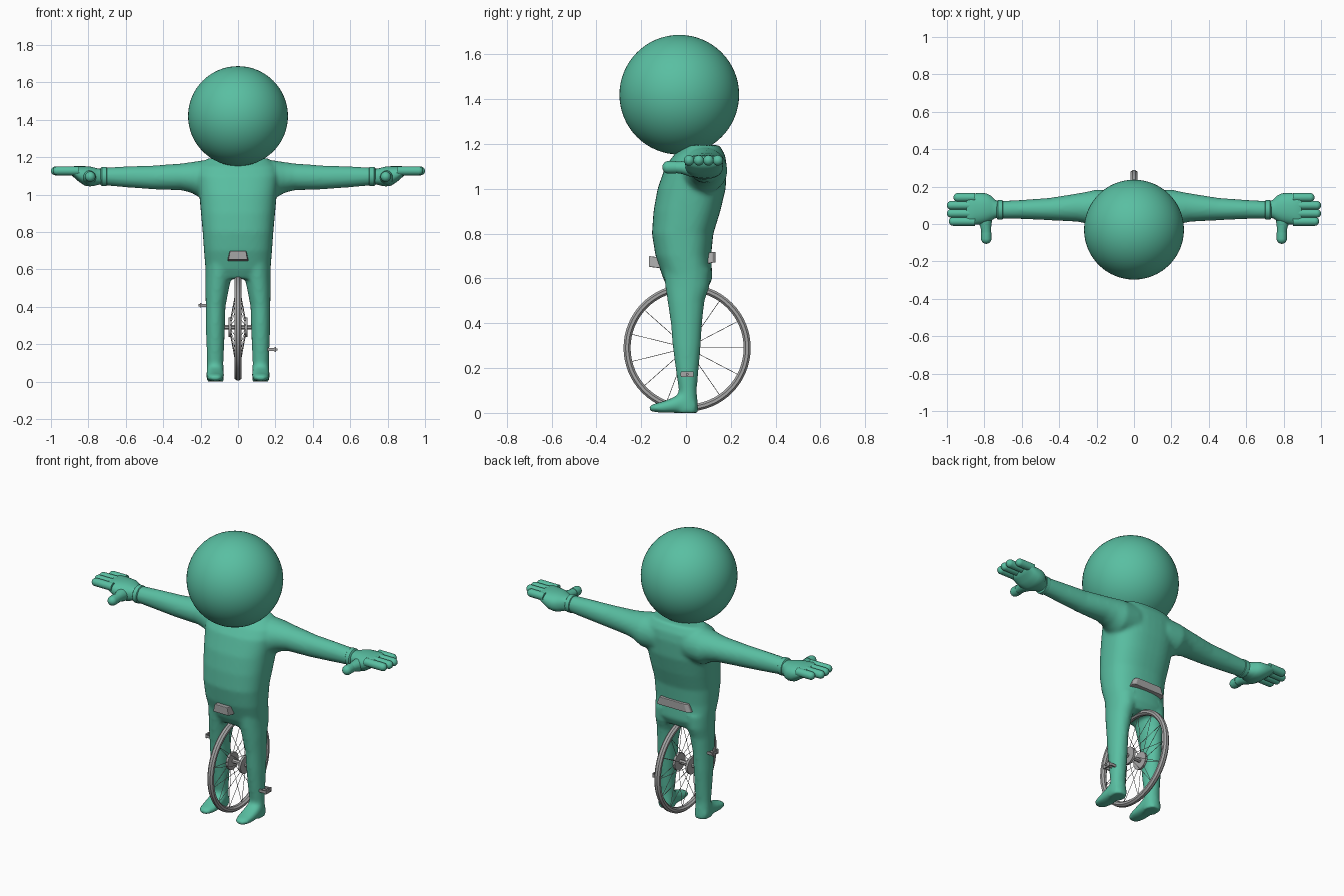
import bpy, bmesh, math
from mathutils import Vector, Matrix

if "Cube" in bpy.data.objects:
    bpy.data.objects.remove(bpy.data.objects["Cube"])


def material(name, rgb):
    m = bpy.data.materials.new(name)
    m.diffuse_color = (*rgb, 1)
    m.use_nodes = True
    m.node_tree.nodes["Principled BSDF"].inputs["Base Color"].default_value = m.diffuse_color
    return m


GREEN = material("sea green", (0.10, 0.52, 0.36))
GREY = material("metal grey", (0.38, 0.38, 0.38))


def finish(bm, name, mat, smooth=None, mirror=False):
    bmesh.ops.recalc_face_normals(bm, faces=bm.faces)
    me = bpy.data.meshes.new(name)
    bm.to_mesh(me)
    bm.free()
    ob = bpy.data.objects.new(name, me)
    bpy.context.collection.objects.link(ob)
    me.materials.append(mat)
    if smooth:
        for p in me.polygons:
            p.use_smooth = True
        me.set_sharp_from_angle(angle=math.radians(smooth))
    if mirror:
        m = ob.modifiers.new("mirror", 'MIRROR')
        m.use_mirror_merge = False
    return ob


def loft(bm, axis, rings, n=24, power=2.0, sx=1):
    """Closed tube; ring = (position, centre a, centre b, half a, half b)."""
    loops = []
    for t, a, b, ha, hb in rings:
        loop = []
        for i in range(n):
            w = 2 * math.pi * i / n
            c, s = math.cos(w), math.sin(w)
            u = a + ha * math.copysign(abs(c) ** (2 / power), c)
            v = b + hb * math.copysign(abs(s) ** (2 / power), s)
            co = {'x': (t, u, v), 'y': (u, t, v), 'z': (u, v, t)}[axis]
            loop.append(bm.verts.new((co[0] * sx, co[1], co[2])))
        loops.append(loop)
    for p, q in zip(loops, loops[1:]):
        for i in range(n):
            bm.faces.new((p[i], p[(i + 1) % n], q[(i + 1) % n], q[i]))
    bm.faces.new(loops[0])
    bm.faces.new(loops[-1])


def rod(bm, a, b, r, n=12):
    a, b = Vector(a), Vector(b)
    d = b - a
    mat = Matrix.Translation((a + b) / 2) @ d.to_track_quat('Z', 'Y').to_matrix().to_4x4()
    bmesh.ops.create_cone(bm, cap_ends=True, segments=n, radius1=r, radius2=r,
                          depth=d.length, matrix=mat)


def box(bm, c, size):
    bmesh.ops.create_cube(bm, size=1, matrix=Matrix.Translation(c) @ Matrix.Diagonal((*size, 1)))


def finger(bm, axis, start, end, a, b, r):
    """Capsule with a rounded far end."""
    d = 1 if end > start else -1
    rings = [(start, a, b, r, r)]
    for i in range(7):
        w = math.radians(i * 14)
        rings.append((end - d * r * (1 - math.sin(w)), a, b, r * math.cos(w), r * math.cos(w)))
    loft(bm, axis, rings, 16)


# Head
bm = bmesh.new()
bmesh.ops.create_uvsphere(bm, u_segments=64, v_segments=32, radius=0.267,
                          matrix=Matrix.Translation((0, -0.03, 1.42)))
finish(bm, "head", GREEN, 60)

# Body: torso, legs, feet and arms fused into one smooth skin
bm = bmesh.new()
loft(bm, 'z', [(.55, 0, .01, .14, .085), (.60, 0, .008, .174, .11), (.70, 0, -.012, .182, .124),
               (.80, 0, -.015, .189, .137), (.90, 0, .004, .198, .149), (1.0, 0, .025, .207, .152),
               (1.1, 0, .045, .22, .137), (1.15, 0, .06, .21, .115), (1.195, 0, .075, .16, .075)],
     40, 2.5)
for s in (-1, 1):
    loft(bm, 'z', [(.64, .090, .004, .086, .106), (.56, .104, .006, .070, .098),
                   (.50, .111, .000, .063, .083), (.40, .120, .002, .053, .070),
                   (.30, .121, .003, .051, .063), (.20, .121, .005, .048, .052),
                   (.10, .122, .008, .044, .040), (.05, .122, .006, .046, .046),
                   (.00, .122, .005, .048, .052)], 28, sx=s)
    loft(bm, 'y', [(-.165, .122, .020, .020, .010), (-.145, .122, .022, .038, .018),
                   (-.10, .122, .026, .047, .026), (-.06, .122, .034, .048, .034),
                   (-.02, .122, .045, .047, .045), (.045, .122, .03, .038, .03)], 24, 2.4, sx=s)
    loft(bm, 'x', [(.10, .080, 1.085, .100, .105), (.20, .083, 1.082, .102, .100),
                   (.25, .087, 1.092, .086, .082), (.30, .088, 1.095, .076, .072),
                   (.45, .080, 1.092, .060, .064), (.60, .078, 1.095, .051, .056),
                   (.70, .076, 1.097, .048, .049), (.725, .076, 1.097, .046, .047)], 28, sx=s)
body = finish(bm, "body", GREEN, 180)
rm = body.modifiers.new("fuse", 'REMESH')
rm.mode = 'VOXEL'
rm.voxel_size = 0.01
rm.use_smooth_shade = True
sm = body.modifiers.new("soften", 'SMOOTH')
sm.factor = 0.5
sm.iterations = 8

# Glove cuffs
bm = bmesh.new()
loft(bm, 'x', [(.700, .075, 1.097, .046, .046), (.704, .075, 1.097, .052, .052),
               (.728, .075, 1.097, .052, .052), (.734, .075, 1.097, .044, .044)], 28)
finish(bm, "glove_cuff", GREEN, 40, mirror=True)

# Hands: palm, four fingers, thumb
bm = bmesh.new()
loft(bm, 'x', [(.72, .077, 1.096, .043, .042), (.745, .080, 1.096, .050, .043),
               (.765, .084, 1.096, .068, .048), (.79, .084, 1.097, .080, .053),
               (.82, .082, 1.100, .084, .052), (.85, .080, 1.110, .084, .042),
               (.875, .079, 1.121, .082, .031), (.895, .079, 1.126, .076, .020)], 32, 2.3)
for y, tip in ((.014, .99), (.057, 1.0), (.100, 1.0), (.142, .965)):
    finger(bm, 'x', .85, tip, y, 1.127, .0235)
loft(bm, 'y', [(.06, .800, 1.092, .045, .042), (.02, .797, 1.092, .038, .038),
               (-.02, .792, 1.095, .028, .028), (-.05, .790, 1.096, .026, .025)], 16)
finger(bm, 'y', -.045, -.106, .790, 1.096, .028)
finish(bm, "hand", GREEN, 70, mirror=True)

# Wheel rim and tyre
C = Vector((0, .005, .29))
R = .268
bm = bmesh.new()
N, section = 64, 8
loops = []
for i in range(N):
    w = 2 * math.pi * i / N
    loop = []
    for k in range(section):
        q = 2 * math.pi * (k + .5) / section
        r = R + .017 * math.cos(q)
        loop.append(bm.verts.new(C + Vector((.019 * math.sin(q), r * math.cos(w), r * math.sin(w)))))
    loops.append(loop)
for i in range(N):
    p, q = loops[i], loops[(i + 1) % N]
    for k in range(section):
        bm.faces.new((p[k], p[(k + 1) % section], q[(k + 1) % section], q[k]))
finish(bm, "wheel_rim", GREY, 30)

# Spokes from the rim to both hub flanges
bm = bmesh.new()
for i in range(13):
    w = 2 * math.pi * i / 13
    d = Vector((0, math.cos(w), math.sin(w)))
    for s in (-1, 1):
        rod(bm, C + d * .045 + Vector((s * .04, 0, 0)), C + d * (R - .01), .0014, 5)
finish(bm, "spokes", GREY)

# Hub with flanges
bm = bmesh.new()
rod(bm, C - Vector((.11, 0, 0)), C + Vector((.11, 0, 0)), .012)
for s in (-1, 1):
    rod(bm, C + Vector((s * .036, 0, 0)), C + Vector((s * .050, 0, 0)), .052, 24)
finish(bm, "hub", GREY, 30)

# Cranks and pedals, one up and one down
bm = bmesh.new()
for s in (-1, 1):
    z = .29 - s * .118
    rod(bm, (s * .11, .005, .29), (s * .11, .005, z), .01)
    rod(bm, (s * .10, .005, z), (s * .212, .005, z), .006)
    for x in (.150, .200):
        box(bm, (s * x, .005, z), (.008, .056, .025))
    for y in (-.020, .030):
        box(bm, (s * .175, y, z), (.05, .007, .016))
finish(bm, "pedals", GREY)

# Saddle: narrow nose, broad tail, passing under the rider
bm = bmesh.new()
loops = []
for y, z, hx in ((-.166, .676, .052), (-.10, .668, .058), (.0, .668, .08),
                 (.07, .685, .11), (.118, .694, .115), (.132, .695, .098)):
    loops.append([bm.verts.new(c) for c in ((-hx, y, z - .024), (hx, y, z - .024),
                                            (hx * .82, y, z + .024), (-hx * .82, y, z + .024))])
for p, q in zip(loops, loops[1:]):
    for i in range(4):
        bm.faces.new((p[i], p[(i + 1) % 4], q[(i + 1) % 4], q[i]))
bm.faces.new(loops[0])
bm.faces.new(loops[-1])
seat = finish(bm, "saddle", GREY)
bv = seat.modifiers.new("bevel", 'BEVEL')
bv.width = .004
bv.segments = 2
